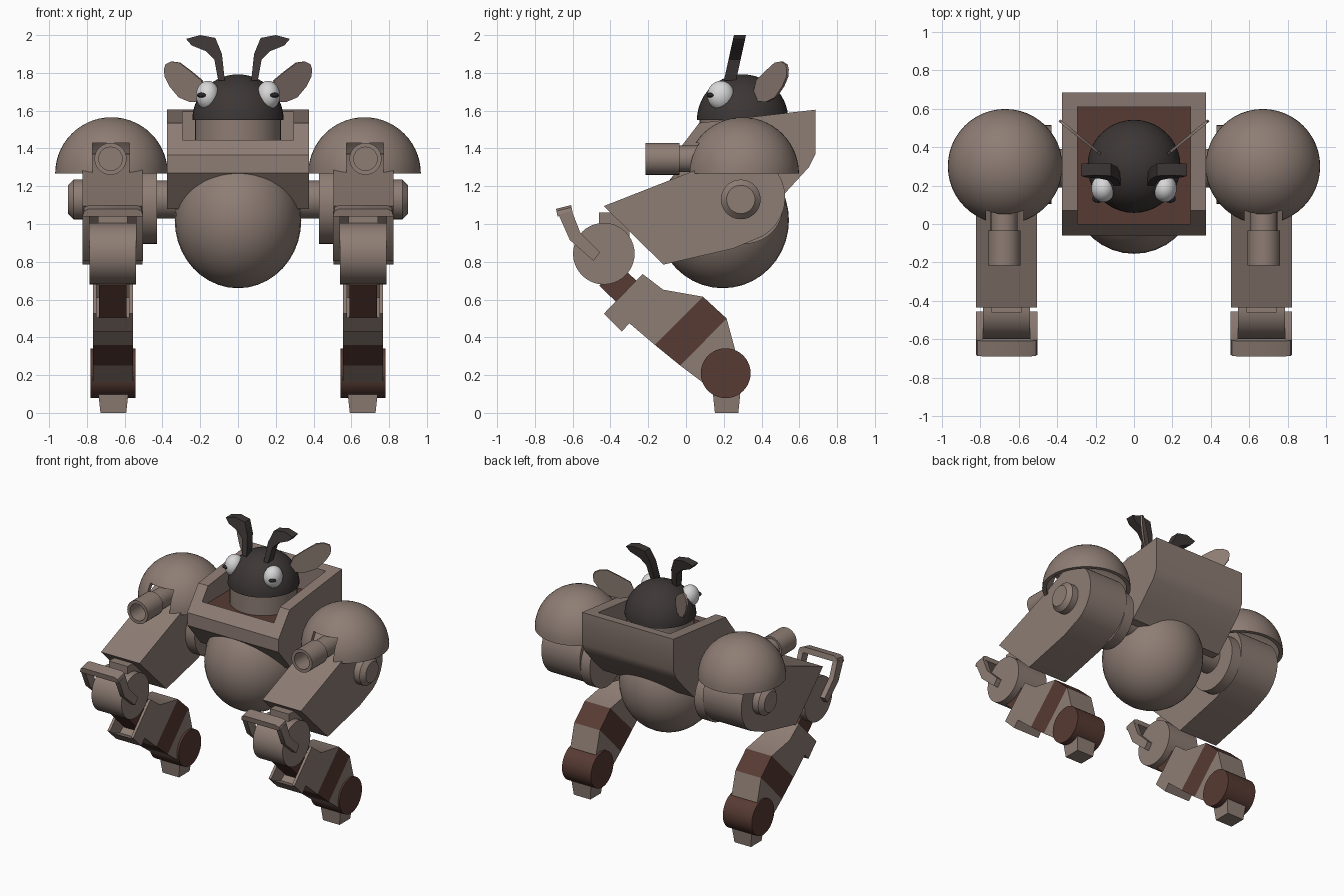
import bpy, bmesh, math
from math import cos, sin, pi, radians

if "Cube" in bpy.data.objects:
    bpy.data.objects.remove(bpy.data.objects["Cube"])


def material(name, rgb):
    m = bpy.data.materials.new(name)
    m.diffuse_color = (*rgb, 1)
    m.use_nodes = True
    m.node_tree.nodes["Principled BSDF"].inputs["Base Color"].default_value = m.diffuse_color
    return m


TAN = material("taupe armour", (0.27, 0.205, 0.175))
RED = material("dark red brown", (0.095, 0.043, 0.033))
BLACK = material("charcoal", (0.046, 0.038, 0.036))
WHITE = material("eye white", (0.68, 0.68, 0.68))
PUPIL = material("pupil dark", (0.02, 0.018, 0.018))


def finish(name, bm, mat, mirror=False, cutter=None, angle=30):
    """Turn a bmesh into an object, cut it, mirror it across x and shade it."""
    bmesh.ops.remove_doubles(bm, verts=bm.verts, dist=0.0002)
    bmesh.ops.recalc_face_normals(bm, faces=bm.faces)
    me = bpy.data.meshes.new(name)
    bm.to_mesh(me)
    bm.free()
    ob = bpy.data.objects.new(name, me)
    bpy.context.collection.objects.link(ob)
    if mat:
        me.materials.append(mat)
    else:
        ob.hide_render = True
        return ob
    if cutter:
        mod = ob.modifiers.new("cut", 'BOOLEAN')
        mod.object, mod.operation, mod.solver = cutter, 'DIFFERENCE', 'EXACT'
    if mirror:
        ob.modifiers.new("mirror", 'MIRROR')
    bpy.ops.object.select_all(action='DESELECT')
    ob.select_set(True)
    bpy.context.view_layer.objects.active = ob
    bpy.ops.object.convert(target='MESH')
    bpy.ops.object.shade_smooth_by_angle(angle=radians(angle))
    if cutter:
        bpy.data.objects.remove(cutter)
    return ob


def prism(name, pts, t0, t1, mat, place=lambda a, b, t: (t, a, b), **kw):
    """Extrude a 2D outline from t0 to t1; by default a side outline along x."""
    bm = bmesh.new()
    lo, hi = ([bm.verts.new(place(a, b, t)) for a, b in pts] for t in (t0, t1))
    bm.faces.new(lo)
    bm.faces.new(hi)
    for i in range(len(pts)):
        j = (i + 1) % len(pts)
        bm.faces.new((lo[i], lo[j], hi[j], hi[i]))
    return finish(name, bm, mat, **kw)


def box(name, x, y, z, mat, **kw):
    pts = [(y[0], z[0]), (y[1], z[0]), (y[1], z[1]), (y[0], z[1])]
    return prism(name, pts, x[0], x[1], mat, **kw)


def lathe(name, prof, centre, axis, mat, n=40, **kw):
    """Revolve (radius, height) points round an axis through centre."""
    bm = bmesh.new()
    cx, cy, cz = centre
    rings = []
    for r, h in prof:
        ring = []
        for k in range(n):
            u, v = r * cos(2 * pi * k / n), r * sin(2 * pi * k / n)
            p = {'x': (h, u, v), 'y': (u, h, v), 'z': (u, v, h)}[axis]
            ring.append(bm.verts.new((cx + p[0], cy + p[1], cz + p[2])))
        rings.append(ring)
    for a, b in zip(rings, rings[1:]):
        for k in range(n):
            bm.faces.new((a[k], a[k - 1], b[k - 1], b[k]))
    return finish(name, bm, mat, **kw)


def rod(name, r, h0, h1, centre, axis, mat, **kw):
    return lathe(name, [(0, h0), (r, h0), (r, h1), (0, h1)], centre, axis, mat, **kw)


def ball(name, centre, radii, mat, **kw):
    bm = bmesh.new()
    bmesh.ops.create_uvsphere(bm, u_segments=36, v_segments=20, radius=1)
    for v in bm.verts:
        v.co = [c + r * q for c, r, q in zip(centre, radii, v.co)]
    return finish(name, bm, mat, **kw)


def arc(r, a0, a1, n, cy=0, cz=0):
    return [(cy + r * cos(radians(a0 + (a1 - a0) * i / n)),
             cz + r * sin(radians(a0 + (a1 - a0) * i / n))) for i in range(n + 1)]


# Body: belly and open cockpit
ball("belly", (0, 0.195, 1.02), (0.335, 0.35, 0.36), TAN)
well = box("well_cutter", (-0.295, 0.295), (0.0, 0.61), (1.405, 1.9), None)
prism("cockpit", [(0.685, 1.605), (0.07, 1.535), (-0.06, 1.365), (-0.06, 1.27), (0.1, 1.08),
                  (0.44, 1.08), (0.54, 1.18), (0.65, 1.3), (0.685, 1.37)],
      -0.375, 0.375, TAN, cutter=well)
box("cockpit_floor", (-0.294, 0.294), (0.001, 0.609), (1.402, 1.41), RED)

# Head
rod("collar", 0.228, 1.405, 1.55, (0, 0.3, 0), 'z', TAN)
lathe("head", [(0, 1.54)] + [(r, 1.55 + z) for r, z in arc(0.242, 0, 90, 14)],
      (0, 0.3, 0), 'z', BLACK)
ball("eye", (0.16, 0.185, 1.68), (0.062, 0.072, 0.078), WHITE, mirror=True)
ball("pupil", (0.187, 0.132, 1.682), (0.03, 0.022, 0.014), PUPIL, mirror=True)
prism("antenna", [(0.275, 1.98), (0.2, 2.0), (0.12, 1.985), (0.085, 1.9), (0.07, 1.76),
                  (0.105, 1.76), (0.125, 1.87), (0.17, 1.915), (0.245, 1.945)],
      -0.032, 0.032, BLACK, mirror=True,
      place=lambda x, z, t: (x, 0.235 + 0.22 * (z - 1.77) + t, z))
prism("ear", [(0.388, 1.82), (0.38, 1.845), (0.35, 1.86), (0.31, 1.855), (0.25, 1.81), (0.19, 1.76),
              (0.17, 1.69), (0.2, 1.65), (0.25, 1.645), (0.31, 1.67), (0.36, 1.73), (0.385, 1.78)],
      -0.007, 0.007, TAN, mirror=True,
      place=lambda x, z, t: (x - 0.6 * t, 0.36 + 0.82 * (x - 0.17) + 0.8 * t, z))

# Shoulder shells, notched at the front for the cannons
notch = box("notch_cutter", (0.575, 0.77), (-0.2, 0.2), (1.1, 1.43), None)
lathe("shoulder_shell", arc(0.298, 0, 90, 14) + arc(0.27, 90, 0, 14) + [(0.298, 0)],
      (0.67, 0.3, 1.267), 'z', TAN, n=48, mirror=True, cutter=notch)
lathe("cannon", [(0, 0.3), (0.07, 0.3), (0.07, -0.035), (0.085, -0.035), (0.085, -0.215),
                 (0.062, -0.215), (0.062, -0.08), (0, -0.08)],
      (0.675, 0, 1.345), 'y', TAN, n=28, mirror=True)

# Upper arms with shoulder joints
prism("upper_arm", [(-0.435, 1.095), (-0.12, 0.785), (0.25, 0.87)]
      + arc(0.235, -60, 105, 14, 0.29, 1.14) + [(0.05, 1.285)],
      0.505, 0.822, TAN, mirror=True)
rod("inner_joint_disc", 0.205, 0.43, 0.51, (0, 0.31, 1.1), 'x', TAN, mirror=True)
rod("axle", 0.1, 0.2, 0.45, (0, 0.29, 1.13), 'x', TAN, mirror=True)
lathe("outer_bolt", [(0, 0.8), (0.105, 0.8), (0.105, 0.87), (0.075, 0.9), (0, 0.9)],
      (0, 0.29, 1.13), 'x', TAN, mirror=True)

# Elbow wheels and their handles
rod("elbow_wheel", 0.163, 0.54, 0.785, (0, -0.435, 0.843), 'x', TAN, mirror=True)
box("elbow_tab", (0.585, 0.74), (-0.46, -0.3), (0.93, 1.06), TAN, mirror=True)
for x0, x1 in ((0.503, 0.54), (0.785, 0.822)):
    prism("handle_leg", [(-0.675, 1.05), (-0.605, 1.07), (-0.56, 0.955), (-0.455, 0.85),
                         (-0.49, 0.805), (-0.615, 0.915)], x0, x1, TAN, mirror=True)
prism("handle_bar", [(0.503, 1.05), (0.51, 1.078), (0.535, 1.09), (0.79, 1.09), (0.815, 1.078),
                     (0.822, 1.05), (0.785, 1.05), (0.54, 1.05)], -0.04, 0.04, TAN, mirror=True,
      place=lambda x, z, t: (x, -0.64 + t - 0.2 * (z - 1.05), z + 0.25 * t))

# Lower legs: link, hollow-topped shin, band, ankle, wheel, foot
X0, X1 = 0.557, 0.768
prism("knee_link", [(-0.46, 0.675), (-0.35, 0.78), (-0.13, 0.58), (-0.25, 0.47)],
      0.59, 0.735, RED, mirror=True)
hollow = prism("hollow_cutter", [(-0.48, 0.53), (-0.25, 0.77), (-0.13, 0.61), (-0.32, 0.47)],
               X0 + 0.02, X1 - 0.02, None)
prism("shin", [(-0.23, 0.735), (-0.12, 0.652), (0.09, 0.615), (-0.165, 0.36), (-0.30, 0.475),
               (-0.34, 0.43), (-0.435, 0.525)], X0, X1, TAN, mirror=True, cutter=hollow)
prism("shin_band", [(0.09, 0.615), (0.215, 0.5), (-0.03, 0.25), (-0.165, 0.36)],
      X0, X1, RED, mirror=True)
prism("ankle", [(0.215, 0.5), (0.26, 0.335), (0.2, 0.15), (0.09, 0.16), (-0.03, 0.25)],
      X0, X1, TAN, mirror=True)
rod("ankle_wheel", 0.132, 0.542, 0.78, (0, 0.21, 0.21), 'x', RED, mirror=True)
bm = bmesh.new()
bmesh.ops.create_cube(bm, size=1)
for v in bm.verts:
    k = 1.0 if v.co.z > 0 else 0.8
    v.co = (0.66 + v.co.x * 0.17 * k, 0.215 + v.co.y * 0.155 * k, 0.075 + v.co.z * 0.15)
finish("foot", bm, TAN, mirror=True)
